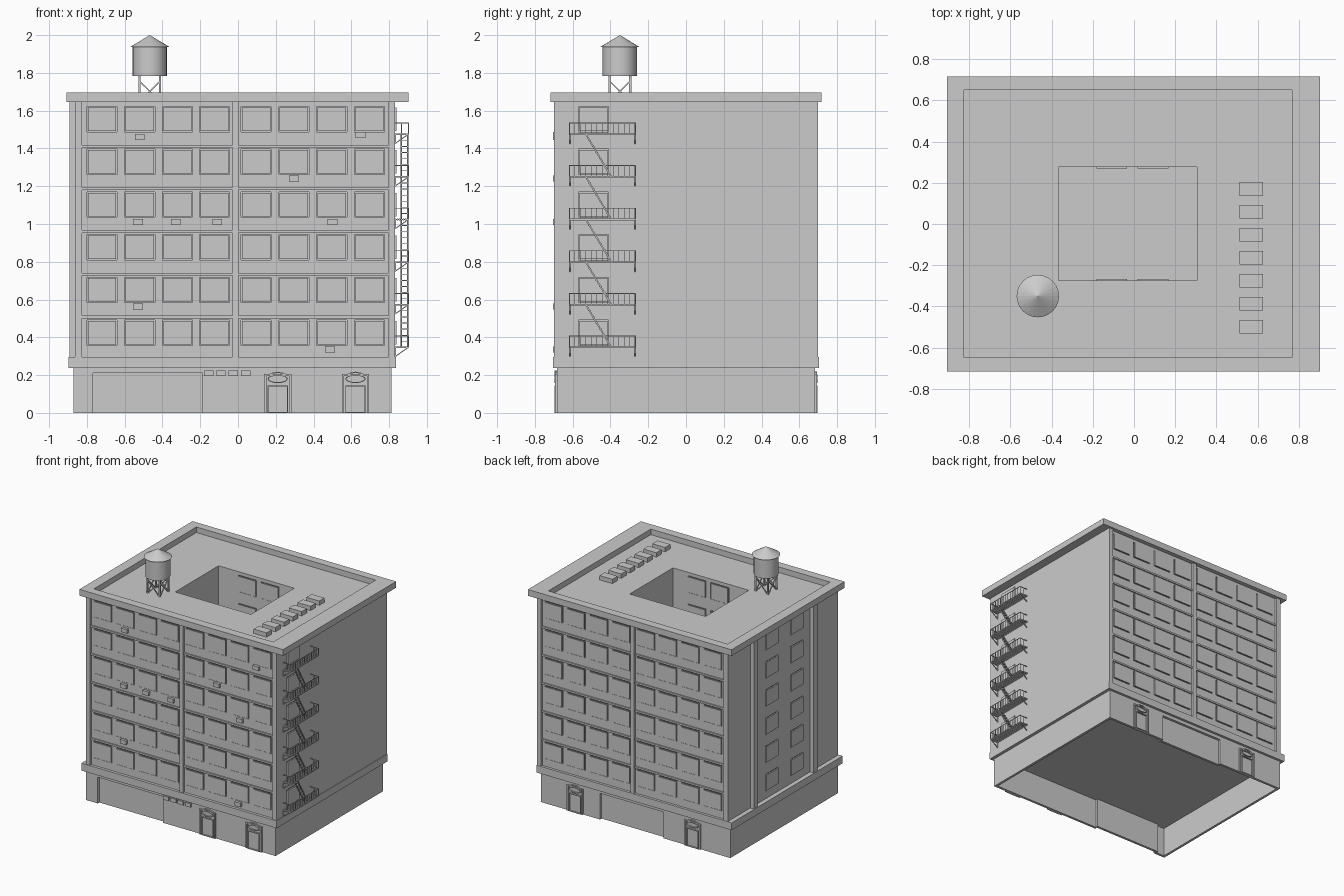
import bpy, bmesh
from math import pi, cos, sin
from mathutils import Matrix, Vector

if "Cube" in bpy.data.objects:
    bpy.data.objects.remove(bpy.data.objects["Cube"])

grey = bpy.data.materials.new("plain grey")
grey.use_nodes = True
COLOUR = (0.6, 0.6, 0.6, 1)
grey.diffuse_color = COLOUR
grey.node_tree.nodes["Principled BSDF"].inputs["Base Color"].default_value = COLOUR


def finish(name, bm):
    mesh = bpy.data.meshes.new(name)
    bmesh.ops.recalc_face_normals(bm, faces=bm.faces)
    bm.to_mesh(mesh)
    bm.free()
    mesh.materials.append(grey)
    obj = bpy.data.objects.new(name, mesh)
    bpy.context.collection.objects.link(obj)
    return obj


def activate(obj):
    bpy.ops.object.select_all(action='DESELECT')
    obj.select_set(True)
    bpy.context.view_layer.objects.active = obj


def box(bm, x0, x1, y0, y1, z0, z1, matrix=Matrix()):
    size = Matrix.Diagonal((x1 - x0, y1 - y0, z1 - z0, 1))
    mid = Matrix.Translation(((x0 + x1) / 2, (y0 + y1) / 2, (z0 + z1) / 2))
    bmesh.ops.create_cube(bm, size=1, matrix=matrix @ mid @ size)


def bar(bm, a, b, w):
    a, b = Vector(a), Vector(b)
    d = b - a
    turn = d.to_track_quat('Z', 'Y').to_matrix().to_4x4()
    size = Matrix.Diagonal((w, w, d.length, 1))
    bmesh.ops.create_cube(bm, size=1, matrix=Matrix.Translation((a + b) / 2) @ turn @ size)


def loop_ring(bm, outer, inner, z0, z1, matrix=Matrix()):
    """Closed band between two matching outlines."""
    loops = [[bm.verts.new(matrix @ Vector((x, y, z))) for x, y in line]
             for line, z in ((outer, z0), (outer, z1), (inner, z1), (inner, z0))]
    n = len(outer)
    for k in range(4):
        a, b = loops[k], loops[(k + 1) % 4]
        for i in range(n):
            j = (i + 1) % n
            bm.faces.new((a[i], a[j], b[j], b[i]))


def rect(x0, x1, y0, y1):
    return [(x0, y0), (x1, y0), (x1, y1), (x0, y1)]


def facing(x, y, z, angle):
    """Local x across, y up, z outward from a wall; angle 0 faces the front."""
    return (Matrix.Translation((x, y, z)) @ Matrix.Rotation(angle, 4, 'Z')
            @ Matrix.Rotation(pi / 2, 4, 'X'))


COURT = rect(-0.366, 0.307, -0.274, 0.276)
WALL = 0.683
FLOORS = [0.425 + 0.226 * i for i in range(6)]
COLUMNS = [-0.72, -0.52, -0.32, -0.124, 0.096, 0.296, 0.496, 0.696]

# Street level: hollow, with a wide shallow shopfront on both long sides
bm = bmesh.new()
box(bm, -0.872, -0.852, -WALL, WALL, 0, 0.24)
box(bm, 0.792, 0.812, -WALL, WALL, 0, 0.24)
for s, a, b in ((-1, -0.768, -0.188), (1, -0.28, 0.285)):
    y0, y1 = sorted((s * WALL, s * (WALL - 0.02)))
    box(bm, -0.852, a, y0, y1, 0, 0.24)
    box(bm, b, 0.792, y0, y1, 0, 0.24)
    box(bm, a, b, y0, y1, 0.21, 0.24)
    box(bm, a - 0.01, b + 0.01, y0 - s * 0.02, y1 - s * 0.02, 0, 0.24)
finish("street_level_walls", bm)

# Ledge slab above street level, also the courtyard floor
bm = bmesh.new()
box(bm, -0.898, 0.837, -0.705, 0.703, 0.238, 0.297)
finish("lower_ledge", bm)

# Upper storeys around the courtyard
bm = bmesh.new()
loop_ring(bm, rect(-0.862, 0.832, -WALL, WALL), COURT, 0.295, 1.65)
storeys = finish("upper_storeys", bm)

# Window panels standing slightly proud of shallow openings on every wall
places = [(x, -WALL, 0) for x in COLUMNS] + [(x, WALL, pi) for x in COLUMNS]
places += [(x, y, a) for x in (-0.108, 0.092) for y, a in ((-0.274, pi), (0.276, 0))]
places += [(-0.862, y, -pi / 2) for y in (0.145, -0.175)] + [(0.832, -0.49, pi / 2)]
holes, panels = bmesh.new(), bmesh.new()
for x, y, angle in places:
    for z in FLOORS:
        m = facing(x, y, z, angle)
        box(holes, -0.08, 0.08, -0.067, 0.067, -0.02, 0.02, m)
        box(panels, -0.075, 0.075, -0.062, 0.062, -0.004, 0.007, m)
finish("window_panels", panels)
cutter = finish("window_cutter", holes)
cutter.hide_render = True
activate(storeys)
cut = storeys.modifiers.new("window openings", 'BOOLEAN')
cut.operation = 'DIFFERENCE'
cut.solver = 'EXACT'
cut.object = cutter
bpy.ops.object.modifier_apply(modifier=cut.name)
bpy.data.objects.remove(cutter)

# Cornice and parapet
bm = bmesh.new()
loop_ring(bm, rect(-0.907, 0.903, -0.717, 0.717), rect(-0.826, 0.767, -0.649, 0.651),
          1.645, 1.695)
finish("cornice", bm)

# Pilasters and floor bands
bm = bmesh.new()
for s in (-1, 1):
    y0, y1 = sorted((s * 0.7, s * (WALL - 0.005)))
    for a, b in ((-0.862, -0.825), (-0.03, 0.002), (0.797, 0.832)):
        box(bm, a, b, y0, y1, 0.295, 1.648)
for y in (0.39, -0.37):
    box(bm, -0.893, -0.857, y - 0.025, y + 0.025, 0.295, 1.648)
finish("pilasters", bm)

bm = bmesh.new()
for s in (-1, 1):
    y0, y1 = sorted((s * (WALL + 0.01), s * (WALL - 0.005)))
    for z in FLOORS[:-1]:
        for a, b in ((-0.825, -0.03), (0.002, 0.797)):
            box(bm, a, b, y0, y1, z + 0.076, z + 0.09)
finish("floor_bands", bm)


# Doorways: surround, door leaf, oval light and hood
def oval(rx, ry, cy):
    return [(rx * cos(i * pi / 8), cy + ry * sin(i * pi / 8)) for i in range(16)]


bm = bmesh.new()
for x, y, angle in ((0.21, -WALL, 0), (0.622, -WALL, 0), (0.505, WALL, pi), (-0.54, WALL, pi)):
    m = facing(x, y, 0, angle)
    loop_ring(bm, rect(-0.072, 0.072, 0, 0.205), rect(-0.06, 0.06, 0, 0.196), -0.002, 0.01, m)
    loop_ring(bm, rect(-0.054, 0.054, 0, 0.146), rect(-0.049, 0.049, 0.005, 0.141), -0.002, 0.012, m)
    loop_ring(bm, oval(0.054, 0.022, 0.18), oval(0.048, 0.017, 0.18), -0.002, 0.012, m)
    hood = [(0.045 * cos(i * pi / 6), 0.2 + 0.018 * sin(i * pi / 6)) for i in range(7)]
    loop_ring(bm, hood, [(0.85 * px, 0.2 + 0.6 * (py - 0.2)) for px, py in hood], -0.002, 0.01, m)
finish("doorways", bm)

# Small boxes on the front: air coolers and a row of signs
bm = bmesh.new()
for x, z in ((-0.52, 1.46), (0.648, 1.472), (0.297, 1.24), (-0.53, 1.01), (-0.33, 1.01),
             (-0.11, 1.01), (0.5, 1.01), (-0.53, 0.563), (0.487, 0.335)):
    box(bm, x - 0.026, x + 0.026, -0.703, -0.67, z - 0.016, z + 0.016)
finish("air_coolers", bm)
bm = bmesh.new()
for i in range(4):
    x = -0.155 + 0.065 * i
    box(bm, x - 0.025, x + 0.025, -0.697, -0.67, 0.195, 0.225)
finish("front_signs", bm)

# Roof vents
bm = bmesh.new()
for i in range(7):
    y = 0.17 - 0.1115 * i
    box(bm, 0.512, 0.626, y - 0.033, y + 0.033, 1.645, 1.685)
finish("roof_vents", bm)

# Water tower
CX, CY = -0.467, -0.35
bm = bmesh.new()
bmesh.ops.create_cone(bm, cap_ends=True, segments=24, radius1=0.091, radius2=0.091, depth=0.155,
                      matrix=Matrix.Translation((CX, CY, 1.8605)))
activate(finish("water_tank", bm))
bpy.ops.object.shade_smooth_by_angle(angle=0.6)
bm = bmesh.new()
bmesh.ops.create_cone(bm, cap_ends=True, segments=24, radius1=0.103, radius2=0, depth=0.062,
                      matrix=Matrix.Translation((CX, CY, 1.969)))
finish("tank_roof", bm)
bm = bmesh.new()
corners = [(CX + sx * 0.055, CY + sy * 0.055) for sx, sy in ((-1, -1), (1, -1), (1, 1), (-1, 1))]
for i, (x, y) in enumerate(corners):
    u, v = corners[(i + 1) % 4]
    bar(bm, (x, y, 1.645), (x, y, 1.785), 0.011)
    bar(bm, (x, y, 1.648), (u, v, 1.757), 0.007)
    bar(bm, (x, y, 1.757), (u, v, 1.648), 0.007)
finish("tank_legs", bm)

# Fire escape on the right-hand wall: slatted landings, brackets, railings, stairs
bm = bmesh.new()
Y0, Y1, X0, X1 = -0.62, -0.266, 0.83, 0.902
for i in range(6):
    z = 0.347 + 0.2256 * i
    for k in range(7):
        x = X0 + 0.003 + (X1 - X0 - 0.006) * k / 6
        box(bm, x - 0.003, x + 0.003, Y0, Y1, z - 0.004, z + 0.004)
    for y in (Y0 + 0.005, Y1 - 0.005):
        bar(bm, (X0, y, z), (X1, y, z), 0.007)
        bar(bm, (X0, y, z - 0.05), (X1, y, z), 0.005)
        bar(bm, (X0 + 0.003, y, z - 0.05), (X0 + 0.003, y, z), 0.005)
        bar(bm, (X0, y, z + 0.06), (X1, y, z + 0.06), 0.004)
        bar(bm, (X0 + 0.035, y, z), (X0 + 0.035, y, z + 0.06), 0.004)
    bar(bm, (X1, Y0, z + 0.06), (X1, Y1, z + 0.06), 0.004)
    for k in range(13):
        y = Y0 + 0.002 + (Y1 - Y0 - 0.004) * k / 12
        bar(bm, (X1, y, z), (X1, y, z + 0.06), 0.004)
    if i < 5:
        low, high = Vector((0, -0.395, z)), Vector((0, -0.53, z + 0.2256))
        for x in (0.864, 0.898):
            bar(bm, low + Vector((x, 0, 0)), high + Vector((x, 0, 0)), 0.008)
        for k in range(1, 7):
            p = low.lerp(high, k / 7)
            box(bm, 0.864, 0.898, p.y - 0.007, p.y + 0.007, p.z - 0.002, p.z + 0.002)
finish("fire_escape", bm)
